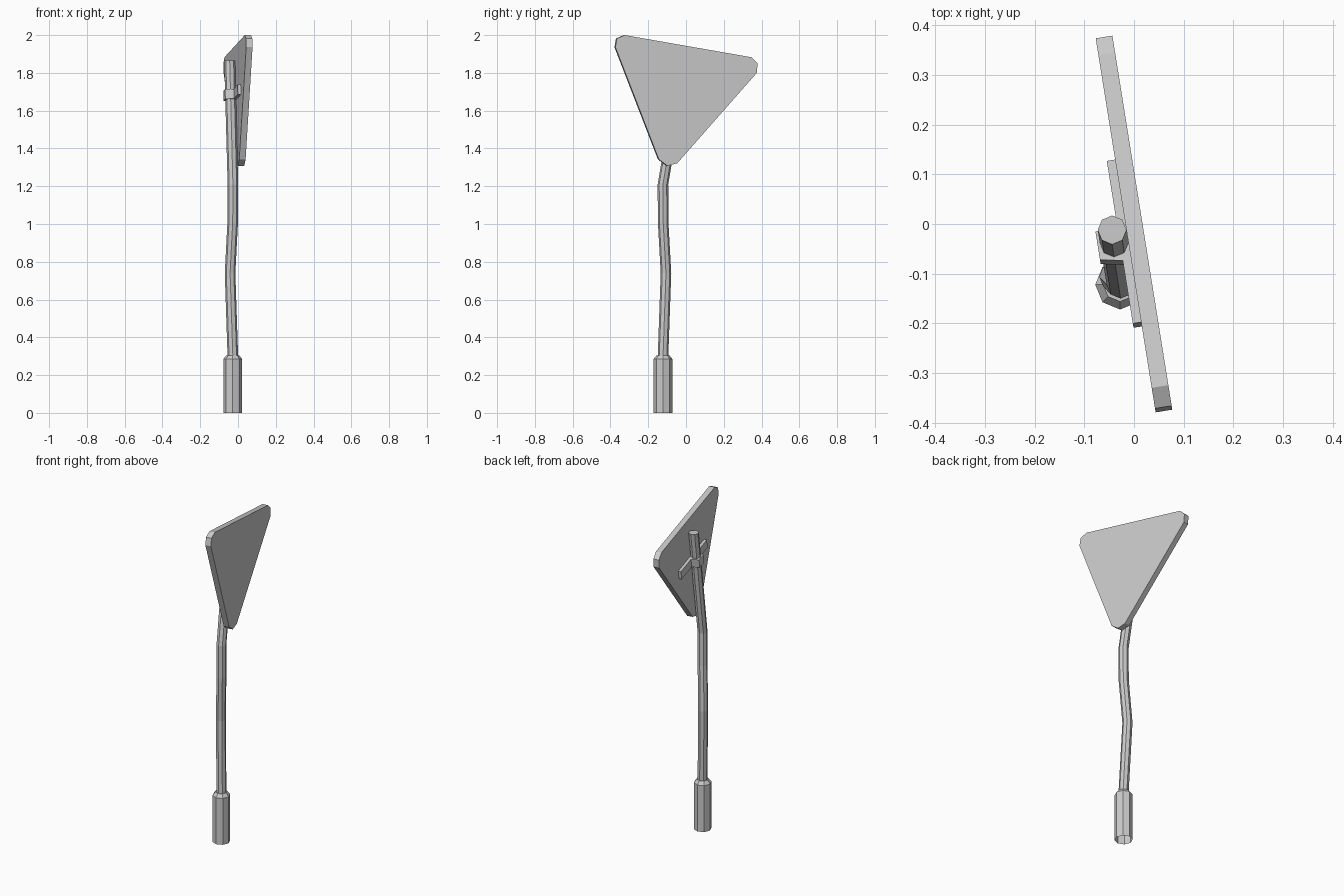
import bpy, bmesh
from math import radians, cos, sin, tau
from mathutils import Matrix, Vector

if "Cube" in bpy.data.objects:
    bpy.data.objects.remove(bpy.data.objects["Cube"])

YAW = radians(9.1)     # turn of the sign about the vertical
TILT = radians(-9.8)   # lean of the sign in its own plane


def finish(name, bm, matrix=Matrix()):
    bmesh.ops.recalc_face_normals(bm, faces=bm.faces)
    mesh = bpy.data.meshes.new(name)
    bm.to_mesh(mesh)
    bm.free()
    obj = bpy.data.objects.new(name, mesh)
    obj.matrix_world = matrix
    bpy.context.collection.objects.link(obj)
    return obj


def tube(name, rings, sides=8, cap_bottom=True):
    """Octagonal tube through (x, y, z, radius) rings."""
    bm = bmesh.new()
    loops = [[bm.verts.new((x + r * cos(tau * i / sides), y + r * sin(tau * i / sides), z))
              for i in range(sides)] for x, y, z, r in rings]
    for a, b in zip(loops, loops[1:]):
        for i in range(sides):
            j = (i + 1) % sides
            bm.faces.new((a[i], a[j], b[j], b[i]))
    bm.faces.new(loops[-1])
    if cap_bottom:
        bm.faces.new(loops[0][::-1])
    return finish(name, bm)


def prism(name, points, depth, matrix):
    """Extrude a closed outline by the depth vector."""
    bm = bmesh.new()
    face = bm.faces.new([bm.verts.new(p) for p in points])
    new = bmesh.ops.extrude_face_region(bm, geom=[face], use_keep_orig=True)["geom"]
    bmesh.ops.translate(bm, vec=Vector(depth),
                        verts=[v for v in new if isinstance(v, bmesh.types.BMVert)])
    return finish(name, bm, matrix)


# Ground sleeve with chamfered top, open underneath
tube("ground_sleeve", [(-0.028, -0.122, 0, 0.05), (-0.028, -0.122, 0.285, 0.05),
                       (-0.028, -0.122, 0.305, 0.034)], cap_bottom=False)

# Bent pole
tube("pole", [(-0.027, -0.122, 0.29, 0.028), (-0.042, -0.106, 0.74, 0.028),
              (-0.028, -0.121, 1.01, 0.028), (-0.027, -0.122, 1.21, 0.028),
              (-0.044, -0.012, 1.865, 0.029)])

# Triangular sign plate with clipped corners
yaw = Matrix.Rotation(YAW, 4, 'Z')
outline = [(-0.381, 1.936), (-0.373, 1.982), (-0.331, 2.0),
           (0.347, 1.883), (0.381, 1.851), (0.377, 1.80),
           (-0.050, 1.321), (-0.102, 1.308), (-0.148, 1.342)]
prism("sign_plate", [(-0.017, u, z) for u, z in outline], (0.034, 0, 0), yaw)

# Hat-shaped clamp bracket holding the plate to the pole
bracket = [(-0.168, -0.017), (-0.168, -0.034), (-0.038, -0.034), (-0.029, -0.079),
           (0.029, -0.079), (0.038, -0.034), (0.168, -0.034), (0.168, -0.017)]
place = yaw @ Matrix.Translation((0, -0.036, 1.683)) @ Matrix.Rotation(TILT, 4, 'X')
prism("clamp_bracket", [(w, u, -0.026) for u, w in bracket], (0, 0, 0.052), place)
